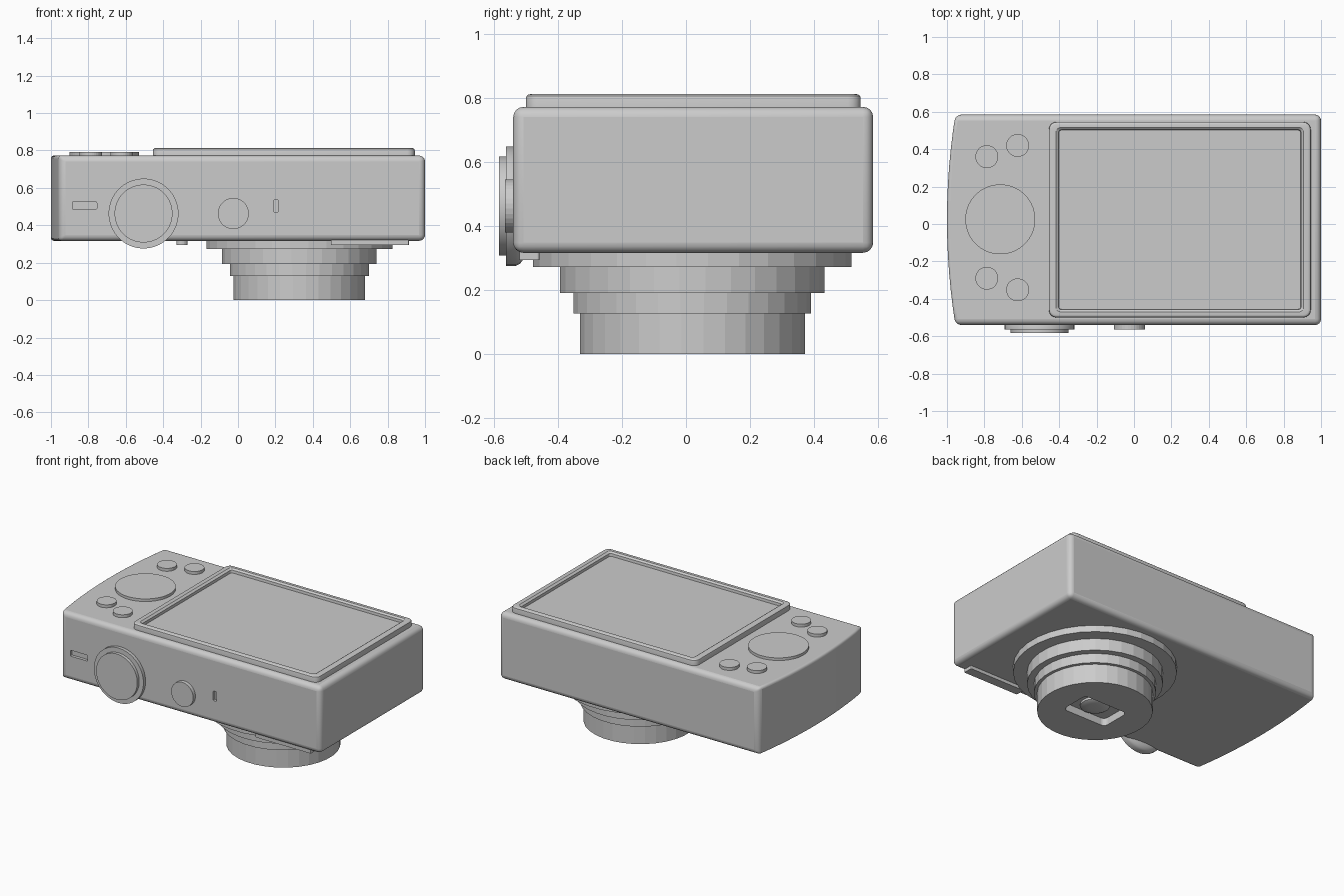
import bpy, bmesh, math
from mathutils import Matrix, Vector

if "Cube" in bpy.data.objects:
    bpy.data.objects.remove(bpy.data.objects["Cube"])


def finish(bm, name, smooth=30):
    bmesh.ops.recalc_face_normals(bm, faces=bm.faces)
    me = bpy.data.meshes.new(name)
    bm.to_mesh(me)
    bm.free()
    ob = bpy.data.objects.new(name, me)
    bpy.context.collection.objects.link(ob)
    if smooth:
        bpy.ops.object.select_all(action='DESELECT')
        ob.select_set(True)
        bpy.context.view_layer.objects.active = ob
        bpy.ops.object.shade_smooth_by_angle(angle=math.radians(smooth))
    return ob


def loft(loops, name, matrix=Matrix(), smooth=30):
    """Bridge equal-length closed loops and cap both ends."""
    bm = bmesh.new()
    rings = [[bm.verts.new(matrix @ Vector(p)) for p in lp] for lp in loops]
    n = len(rings[0])
    for a, b in zip(rings, rings[1:]):
        for i in range(n):
            j = (i + 1) % n
            bm.faces.new((a[i], a[j], b[j], b[i]))
    bm.faces.new(rings[0][::-1])
    bm.faces.new(rings[-1])
    return finish(bm, name, smooth)


def circle(r, z, n):
    return [(r * math.cos(2 * math.pi * (i + .5) / n),
             r * math.sin(2 * math.pi * (i + .5) / n), z) for i in range(n)]


def lathe(profile, name, matrix, n=32, smooth=0):
    return loft([circle(r, z, n) for r, z in profile], name, matrix, smooth)


def rrect(hx, hy, r, z, seg=4):
    pts = []
    for k, (sx, sy) in enumerate([(1, 1), (-1, 1), (-1, -1), (1, -1)]):
        for i in range(seg + 1):
            a = math.pi / 2 * (k + i / seg)
            pts.append((sx * (hx - r) + r * math.cos(a),
                        sy * (hy - r) + r * math.sin(a), z))
    return pts


def cut(target, cutter):
    cutter.hide_render = True
    cutter.hide_viewport = True
    m = target.modifiers.new('cut', 'BOOLEAN')
    m.operation = 'DIFFERENCE'
    m.solver = 'EXACT'
    m.object = cutter


at = Matrix.Translation
# local z points toward -y for parts on the front side
side = Matrix.Rotation(math.pi / 2, 4, 'X')

# body: slab with a bowed left end and rounded edges
Y0, Y1, Z0, Z1 = -.54, .585, .317, .773
bm = bmesh.new()
outline = [(1, Y0), (1, Y1)]
for i in range(13):
    t = 1 - 2 * i / 12
    outline.append((-1 + .045 * t * t, (Y0 + Y1) / 2 + t * (Y1 - Y0) / 2))
low = [bm.verts.new((x, y, Z0)) for x, y in outline]
face = bm.faces.new(low)
ext = bmesh.ops.extrude_face_region(bm, geom=[face])
for v in ext['geom']:
    if isinstance(v, bmesh.types.BMVert):
        v.co.z = Z1
weight = bm.edges.layers.float.new('bevel_weight_edge')
for e in bm.edges:
    a, b = e.verts
    on_arc = a.co.x < -.9 and b.co.x < -.9
    vertical = abs(a.co.z - b.co.z) > .1
    corner = abs(a.co.y - Y0) < 1e-4 or abs(a.co.y - Y1) < 1e-4
    if not on_arc or (vertical and corner):
        e[weight] = 1
    elif not vertical:
        e[weight] = .5
body = finish(bm, 'camera_body')
bev = body.modifiers.new('round', 'BEVEL')
bev.limit_method = 'WEIGHT'
bev.width = .032
bev.segments = 4

# port and strap slot recessed into the front side
for name, x, z, hx, hz in [('port_cutter', -.82, .505, .065, .02),
                           ('strap_slot_cutter', .203, .503, .012, .033)]:
    m = at((x, Y0, z)) @ side
    cut(body, loft([rrect(hx, hz, .005, -.02, 2), rrect(hx, hz, .005, .05, 2)], name, m, 0))

# screen frame with sunken display
hx, hy = .70, .523
loops = [rrect(hx, hy, .04, -.01), rrect(hx, hy, .04, .028)]
for a in (30, 60, 90):
    d = .014 * (1 - math.cos(math.radians(a)))
    loops.append(rrect(hx - d, hy - d, .04 - d, .028 + .012 * math.sin(math.radians(a))))
loops += [rrect(hx - .038, hy - .03, .025, .04), rrect(hx - .052, hy - .042, .015, .03),
          rrect(hx - .054, hy - .044, .014, .012)]
loft(loops, 'screen_frame', at((.245, .023, Z1)))

# rear control pad and four small buttons
lathe([(.187, -.02), (.187, .018)], 'control_pad', at((-.715, .025, Z1)), 48)
for i, (x, y) in enumerate([(-.787, .36), (-.622, .42), (-.787, -.29), (-.622, -.352)]):
    lathe([(.061, -.02), (.061, .02)], f'button_{i + 1}', at((x, y, Z1)), 32)

# mode dial with rounded inner edge, and the shutter-side button
lathe([(.145, -.04), (.165, -.033), (.18, -.022), (.187, -.008), (.187, .023),
       (.155, .023), (.155, .044)], 'mode_dial', at((-.505, Y0, .463)) @ side, 48, 30)
lathe([(.083, -.02), (.083, .025)], 'power_button', at((-.025, Y0, .463)) @ side, 32)

# telescoping lens barrel, extending down
LX, LY = .328, .02
barrel = lathe([(.5, .35), (.5, .273), (.415, .273), (.415, .192), (.373, .192),
                (.373, .128), (.353, .128), (.353, 0)], 'lens_barrel', at((LX, LY, 0)))
cut(barrel, loft([rrect(.165, .105, .03, -.05), rrect(.165, .105, .03, .05)],
                 'lens_window_cutter', at((LX, LY, 0)), 0))
lathe([(.09, .06), (.09, .035), (.075, .028), (.04, .024)], 'lens_glass', at((LX, LY, 0)), 32, 30)

# flash plate and focus lamp on the lens side
loft([rrect(.209, .032, .006, 0, 2), rrect(.209, .032, .006, -.04, 2)],
     'flash_plate', at((.705, -.49, .335)), 0)
lathe([(.03, .34), (.03, .296)], 'focus_lamp', at((-.3, -.44, 0)), 24)
